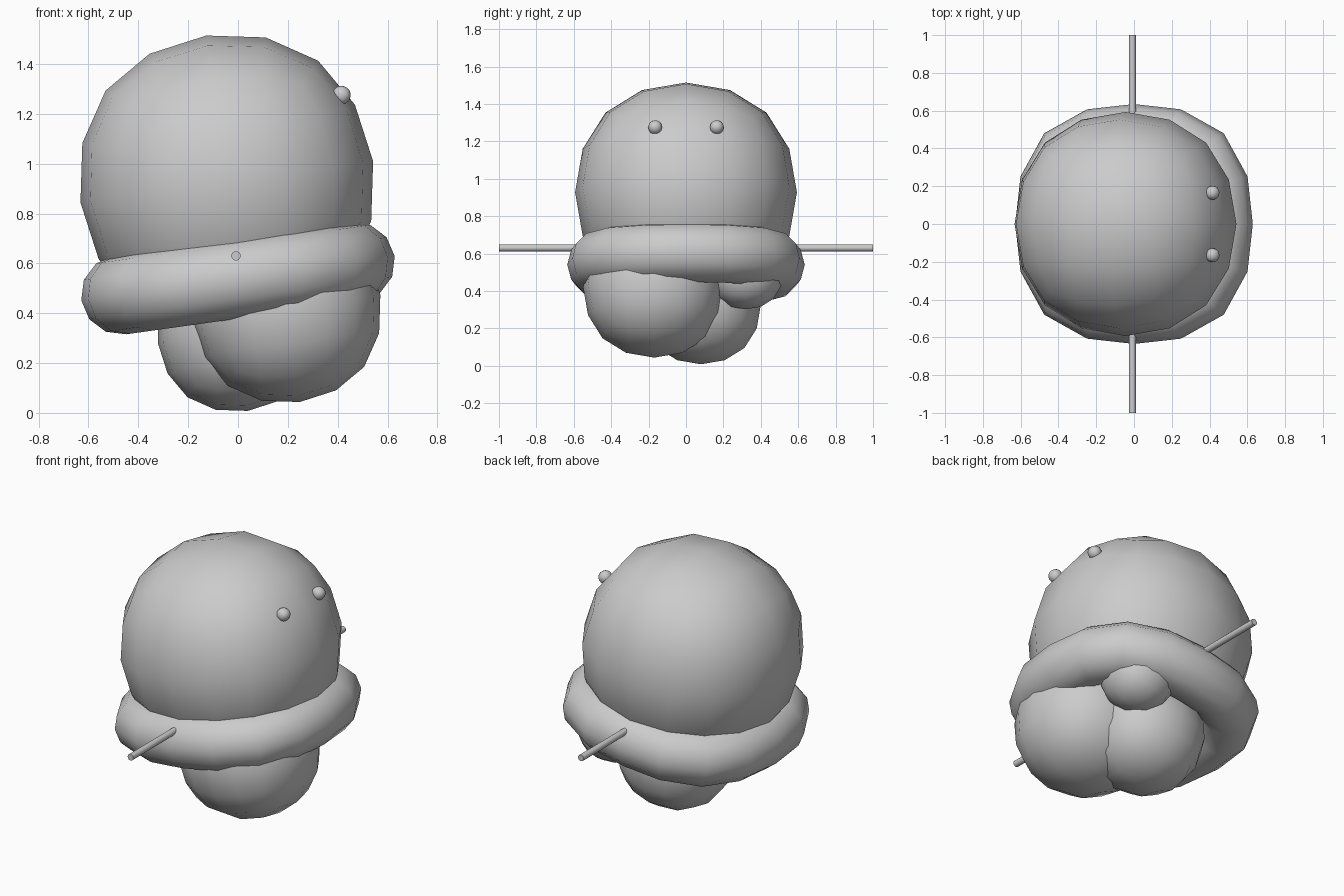
import bpy, bmesh, math
from mathutils import Matrix

if "Cube" in bpy.data.objects:
    bpy.data.objects.remove(bpy.data.objects["Cube"])

grey = bpy.data.materials.new("plain grey")
grey.diffuse_color = (0.6, 0.6, 0.6, 1)
grey.use_nodes = True
grey.node_tree.nodes["Principled BSDF"].inputs["Base Color"].default_value = grey.diffuse_color
TILT = math.radians(-8)


def finish(name, bm, loc, tilt=0.0):
    """Turn a bmesh into a smooth, tilted object."""
    bmesh.ops.recalc_face_normals(bm, faces=bm.faces)
    for f in bm.faces:
        f.smooth = True
    me = bpy.data.meshes.new(name)
    bm.to_mesh(me)
    bm.free()
    me.materials.append(grey)
    ob = bpy.data.objects.new(name, me)
    ob.location = loc
    ob.rotation_euler = (0, tilt, 0)
    bpy.context.collection.objects.link(ob)
    return ob


def ball(name, loc, radius, tilt=TILT):
    """Rounded cube: a cage smoothed twice by subdivision."""
    bm = bmesh.new()
    bmesh.ops.create_cube(bm, size=2 * radius / 0.8395)
    ob = finish(name, bm, loc, tilt)
    sub = ob.modifiers.new("round", 'SUBSURF')
    sub.levels = sub.render_levels = 2
    return ob


# Head and body lumps
ball("head", (-0.045, 0, 0.927), 0.593)
ball("front_foot", (0.195, -0.17, 0.42), 0.38)
ball("back_foot", (-0.005, 0.08, 0.325), 0.32)
ball("small_lump", (0.24, 0.32, 0.5), 0.2)

# Eyes
for side, y in (("right", -0.165), ("left", 0.165)):
    ball(side + "_eye", (0.415, y, 1.275), 0.037, math.radians(35))

# Slightly squared ring around the neck
SEG, SIDES, TUBE = 16, 12, 0.16
bm = bmesh.new()
rings = []
for i in range(SEG):
    a = 2 * math.pi * i / SEG
    r = 0.475 + 0.022 * (1 - math.cos(4 * a))
    ring = []
    for j in range(SIDES):
        b = 2 * math.pi * j / SIDES
        d = r + TUBE * math.cos(b)
        ring.append(bm.verts.new((d * math.cos(a), d * math.sin(a), TUBE * math.sin(b))))
    rings.append(ring)
for i in range(SEG):
    p, q = rings[i], rings[(i + 1) % SEG]
    for j in range(SIDES):
        k = (j + 1) % SIDES
        bm.faces.new((p[j], q[j], q[k], p[k]))
finish("neck_ring", bm, (0, 0, 0.54), TILT)

# Thin rods sticking out of the sides
for side, y in (("front", -0.745), ("back", 0.745)):
    bm = bmesh.new()
    bmesh.ops.create_cone(bm, cap_ends=True, segments=12, radius1=0.019, radius2=0.019,
                          depth=0.51, matrix=Matrix.Rotation(math.pi / 2, 4, 'X'))
    rod = finish(side + "_rod", bm, (-0.008, y, 0.63))
    bpy.ops.object.select_all(action='DESELECT')
    rod.select_set(True)
    bpy.context.view_layer.objects.active = rod
    bpy.ops.object.shade_smooth_by_angle()
